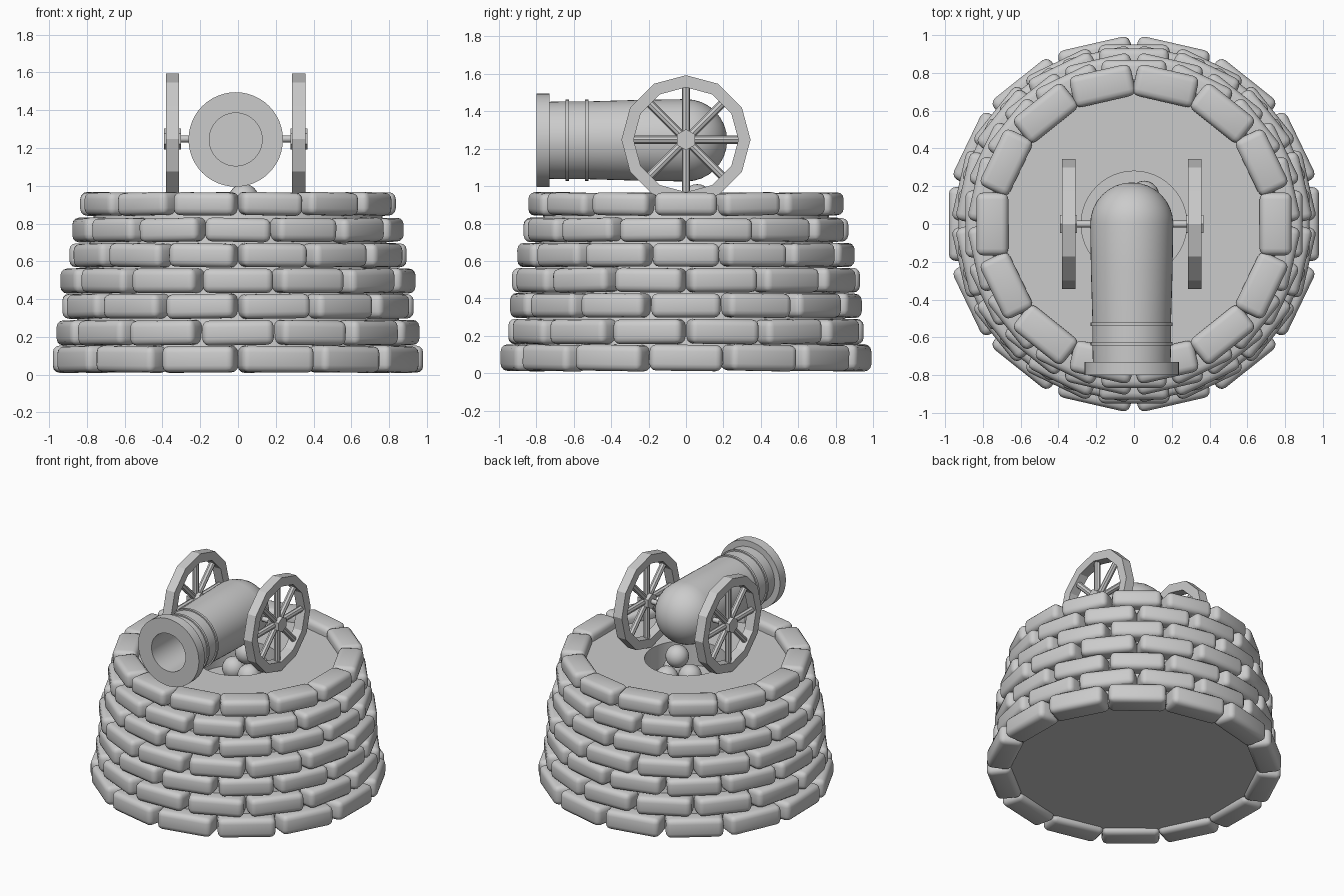
import bpy, bmesh, random
from math import pi, radians, cos, sin
from mathutils import Matrix, Vector

if "Cube" in bpy.data.objects:
    bpy.data.objects.remove(bpy.data.objects["Cube"])

random.seed(4)
T, R = Matrix.Translation, Matrix.Rotation
CX, AXLE_Z = -0.012, 1.248


def finish(bm, name, angle=40):
    """Turn a bmesh into an object, smooth below the given edge angle."""
    bmesh.ops.recalc_face_normals(bm, faces=bm.faces[:])
    me = bpy.data.meshes.new(name)
    bm.to_mesh(me)
    bm.free()
    ob = bpy.data.objects.new(name, me)
    bpy.context.collection.objects.link(ob)
    if angle:
        me.shade_smooth()
        me.set_sharp_from_angle(angle=radians(angle))
    return ob


def lathe(bm, profile, steps, matrix=Matrix(), closed=False):
    """Spin (radius, height) points around z, then place with the matrix."""
    part = bmesh.new()
    vs = [part.verts.new((r, 0, z)) for r, z in profile]
    for a, b in zip(vs, vs[1:] + vs[:1] if closed else vs[1:]):
        part.edges.new((a, b))
    bmesh.ops.spin(part, geom=part.verts[:] + part.edges[:], cent=(0, 0, 0),
                   axis=(0, 0, 1), angle=2 * pi, steps=steps)
    bmesh.ops.remove_doubles(part, verts=part.verts[:], dist=1e-4)
    part.transform(matrix)
    tmp = bpy.data.meshes.new("tmp")
    part.to_mesh(tmp)
    part.free()
    bm.from_mesh(tmp)
    bpy.data.meshes.remove(tmp)


def rod(bm, radius, length, sides, matrix):
    bmesh.ops.create_cone(bm, cap_ends=True, segments=sides, radius1=radius,
                          radius2=radius, depth=length, matrix=matrix)


# Brick courses: outer radius, centre height, brick height
courses = [(.98, .082, .14), (.95, .222, .132), (.93, .362, .13),
           (.93, .497, .13), (.893, .632, .126), (.868, .766, .126),
           (.835, .904, .122)]
COUNT, DEPTH = 14, .17
for i, (outer, z, h) in enumerate(courses):
    bm = bmesh.new()
    for k in range(COUNT):
        a = (k + (i % 2) / 2) * 2 * pi / COUNT
        tilt = R(radians(random.uniform(-1.2, 1.2)), 4, 'X')
        m = (R(a, 4, 'Z') @ T((outer - DEPTH / 2, 0, z)) @ tilt
             @ Matrix.Diagonal((DEPTH, .398 * outer, h, 1)))
        bmesh.ops.create_cube(bm, size=1, matrix=m)
    bmesh.ops.bevel(bm, geom=bm.edges[:], offset=.036, segments=3,
                    profile=.5, affect='EDGES', clamp_overlap=True)
    finish(bm, f"brick_course_{i + 1}")

# Tower core with the round ammunition pit
bm = bmesh.new()
lathe(bm, [(0, .05), (.89, .05), (.755, .90), (.28, .90), (.28, .72), (0, .72)], 48)
finish(bm, "tower_core")

# Stack of cannonballs in the pit
BALL = .08
pile = Vector((.03, .06, .80))
spots = [pile + Vector((0, 0, BALL * 1.633))]
for k in range(3):
    a = radians(75 + 120 * k)
    spots.append(pile + Vector((cos(a), sin(a), 0)) * BALL * 1.155)
bm = bmesh.new()
for p in spots:
    bmesh.ops.create_uvsphere(bm, u_segments=20, v_segments=12, radius=BALL, matrix=T(p))
finish(bm, "cannonballs")

# Barrel: muzzle bore, muzzle ring, bands, body and round breech
profile = [(0, .45), (.14, .45), (.14, .80), (.25, .80), (.25, .73), (.206, .73)]
for y in (.635, .53):
    profile += [(.208, y + .009), (.217, y + .009), (.217, y - .009), (.208, y - .009)]
profile += [(.216, .25)]
profile += [(.22 * cos(t * pi / 16), -.22 * sin(t * pi / 16)) for t in range(8)]
profile += [(0, -.22)]
bm = bmesh.new()
lathe(bm, profile, 48, T((CX, 0, AXLE_Z - .003)) @ R(pi / 2, 4, 'X'))
finish(bm, "barrel", 35)

# Wheels: twelve-sided rim, eight spokes and a six-sided hub
for side, label in ((-1, "left"), (1, "right")):
    place = T((CX + side * .334, 0, AXLE_Z)) @ R(pi / 2, 4, 'Y')
    bm = bmesh.new()
    lathe(bm, [(.345, -.035), (.345, .035), (.28, .035), (.28, -.035)], 12, place, True)
    finish(bm, f"{label}_wheel_rim", 0)
    bm = bmesh.new()
    for k in range(8):
        rod(bm, .022, .25, 8, place @ R(k * pi / 4, 4, 'Z') @ T((.155, 0, 0)) @ R(pi / 2, 4, 'Y'))
    finish(bm, f"{label}_wheel_spokes", 0)
    bm = bmesh.new()
    rod(bm, .056, .09, 6, place @ R(pi / 2, 4, 'Z'))
    finish(bm, f"{label}_wheel_hub", 0)

# Axle through both wheels
bm = bmesh.new()
rod(bm, .018, .74, 12, T((CX, 0, AXLE_Z)) @ R(pi / 2, 4, 'Y'))
finish(bm, "axle")
